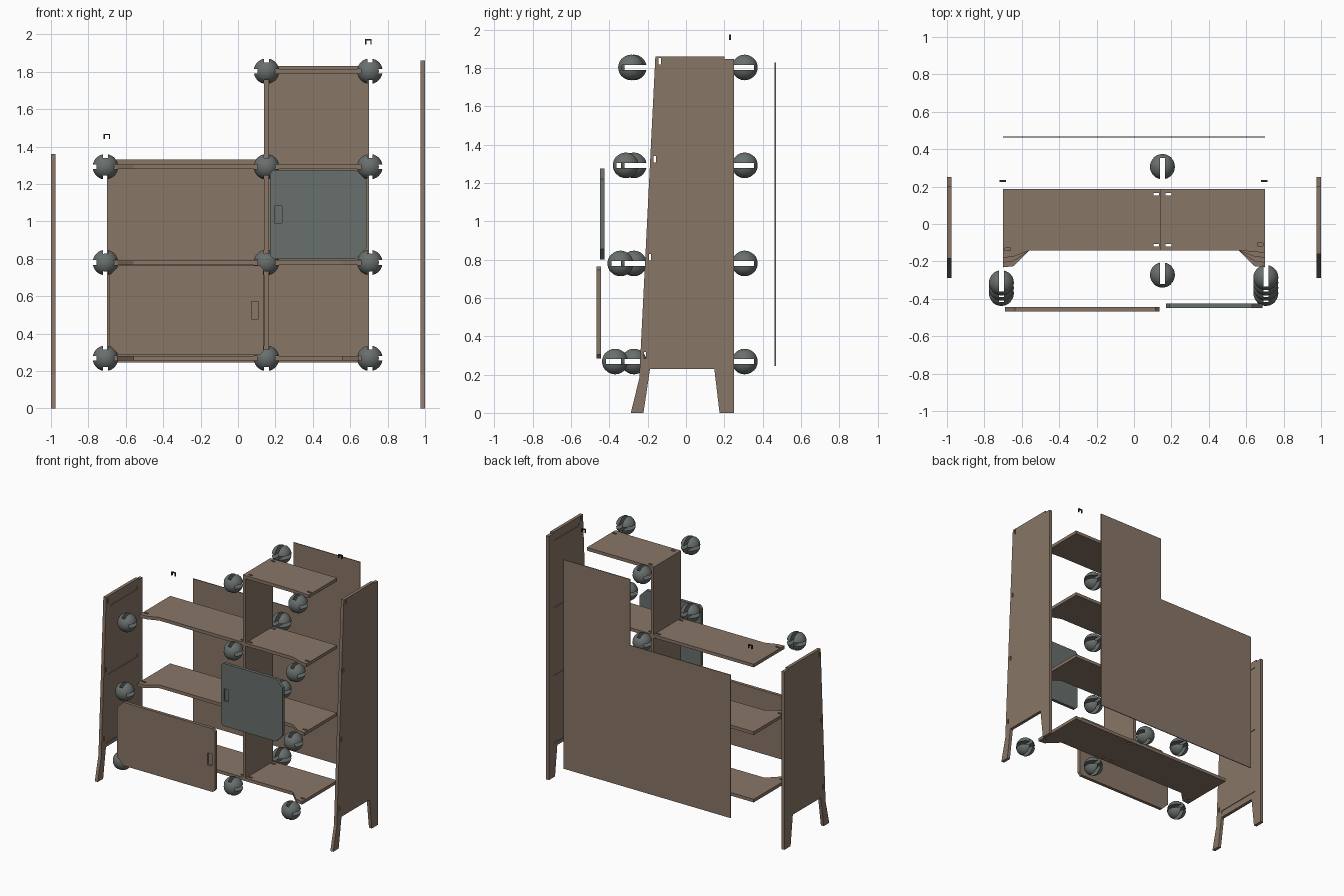
import bpy, bmesh, math
from mathutils import Matrix, Vector

if "Cube" in bpy.data.objects:
    bpy.data.objects.remove(bpy.data.objects["Cube"])


def material(name, rgb):
    m = bpy.data.materials.new(name)
    m.use_nodes = True
    m.diffuse_color = (*rgb, 1)
    m.node_tree.nodes["Principled BSDF"].inputs["Base Color"].default_value = (*rgb, 1)
    return m


WOOD = material("walnut brown", (0.25, 0.18, 0.135))
GREY = material("slate grey", (0.14, 0.16, 0.155))
DARK = material("charcoal", (0.035, 0.035, 0.035))

THICK = 0.024
LEVELS = [0.268, 0.78, 1.292, 1.803]
DIVIDER_X = 0.152


def finish(name, bm, mat):
    bmesh.ops.recalc_face_normals(bm, faces=bm.faces)
    mesh = bpy.data.meshes.new(name)
    bm.to_mesh(mesh)
    bm.free()
    mesh.materials.append(mat)
    ob = bpy.data.objects.new(name, mesh)
    bpy.context.collection.objects.link(ob)
    return ob


def add_box(bm, lo, hi):
    lo, hi = Vector(lo), Vector(hi)
    m = Matrix.Translation((lo + hi) / 2) @ Matrix.Diagonal((*(hi - lo), 1))
    bmesh.ops.create_cube(bm, size=1, matrix=m)


def board(name, outline, axis, start, depth, mat):
    """Extrude a 2D outline along the axis it does not use."""
    bm = bmesh.new()
    verts = []
    for p in outline:
        co = list(p)
        co.insert(axis, start)
        verts.append(bm.verts.new(co))
    face = bm.faces.new(verts)
    new = bmesh.ops.extrude_face_region(bm, geom=[face])["geom"]
    step = Vector([depth if i == axis else 0 for i in range(3)])
    bmesh.ops.translate(bm, verts=[g for g in new if isinstance(g, bmesh.types.BMVert)], vec=step)
    return finish(name, bm, mat)


def cut(ob, boxes):
    """Cut boxes out of a part, one at a time so that they may overlap."""
    for lo, hi in boxes:
        bm = bmesh.new()
        add_box(bm, lo, hi)
        cutter = finish("cutter", bm, ob.data.materials[0])
        cutter.hide_render = True
        mod = ob.modifiers.new("cut", 'BOOLEAN')
        mod.object, mod.operation, mod.solver = cutter, 'DIFFERENCE', 'EXACT'
        bpy.context.view_layer.objects.active = ob
        bpy.ops.object.modifier_apply(modifier=mod.name)
        bpy.data.objects.remove(cutter)


def front_edge(z):
    return -0.16 - 0.08 * (1.86 - z) / 1.6


# Side panels with splayed front legs, shelf grooves and fixing slots
def side_panel(name, side, top):
    outline = [(front_edge(top), top), (front_edge(0.18), 0.18), (-0.288, 0), (-0.222, 0),
               (-0.188, 0.228), (0.148, 0.228), (0.175, 0), (0.25, 0), (0.25, top)]
    inner = side * (1 - THICK)
    panel = board(name, outline, 0, inner, side * THICK, WOOD)
    boxes = [((-1.1, 0.2, top - 0.012), (1.1, 0.3, top + 0.1))]
    for z in LEVELS:
        if z < top:
            y = front_edge(z) + 0.026
            boxes.append(((-1.1, y - 0.006, z + 0.015), (1.1, y + 0.006, z + 0.05)))
            xs = sorted([inner - side * 0.01, inner + side * 0.005])
            boxes.append(((xs[0], front_edge(z) + 0.05, z - 0.012), (xs[1], 0.188, z + 0.012)))
    cut(panel, boxes)


side_panel("left_side_panel", 1, 1.86)
side_panel("right_side_panel", -1, 1.36)

# Shelves flare forward to meet the sloping sides
for i, z in enumerate(LEVELS):
    tip = front_edge(z) + 0.008
    flare = [(0.56, -0.142), (0.645, tip + 0.006), (0.7, tip)]
    slots = [(0.675, tip + 0.045), (DIVIDER_X + 0.033, 0.16), (DIVIDER_X + 0.033, -0.113)]
    if i == 3:
        outline = flare + [(0.7, 0.188), (DIVIDER_X - 0.012, 0.188), (DIVIDER_X - 0.012, -0.142)]
    else:
        outline = flare + [(0.7, 0.188), (-0.7, 0.188)] + [(-x, y) for x, y in reversed(flare)]
        slots += [(-0.675, tip + 0.045), (DIVIDER_X - 0.033, 0.16), (DIVIDER_X - 0.033, -0.113)]
    shelf = board(f"shelf_{i + 1}", outline, 2, z - THICK / 2, THICK, WOOD)
    cut(shelf, [((x - 0.016, y - 0.007, z - 0.1), (x + 0.016, y + 0.007, z + 0.1)) for x, y in slots])

# Upright divider between the shelves
edges = [(LEVELS[k] + THICK / 2, LEVELS[k + 1] - THICK / 2) for k in range(3)]
for k, (lo, hi) in enumerate(edges):
    bm = bmesh.new()
    add_box(bm, (DIVIDER_X - 0.012, -0.142, lo), (DIVIDER_X + 0.012, 0.188, hi))
    finish(f"divider_{k + 1}", bm, WOOD)

# Thin stepped back panel
board("back_panel", [(-0.7, 0.245), (0.7, 0.245), (0.7, 1.83), (0.14, 1.83), (0.14, 1.33), (-0.7, 1.33)],
      1, 0.463, 0.006, WOOD)


# Doors: wide clipped corners on the hinge side, small ones by the grip hole
def door(name, hinge, free, lo, hi, y, mat):
    s = 1 if hinge > free else -1
    big, small = 0.055, 0.02
    outline = [(hinge - s * big, lo), (hinge, lo + big), (hinge, hi - big), (hinge - s * big, hi),
               (free + s * small, hi), (free, hi - small), (free, lo + small), (free + s * small, lo)]
    ob = board(name, outline, 1, y, 0.024, mat)
    gx, gz = free + s * 0.045, (lo + hi) / 2
    cut(ob, [((gx - 0.019, y - 0.02, gz - 0.046), (gx + 0.019, y + 0.014, gz + 0.046))])


door("wide_door", -0.69, 0.135, 0.285, 0.765, -0.467, WOOD)
door("grey_door", 0.687, 0.17, 0.8, 1.275, -0.449, GREY)


# Ball connectors, slotted crosswise for a shelf and an upright
def connector(name, x, y, z, inward):
    r, past = 0.068, 0.048
    bm = bmesh.new()
    bmesh.ops.create_uvsphere(bm, u_segments=32, v_segments=18, radius=r, matrix=Matrix.Translation((x, y, z)))
    ball = finish(name, bm, GREY)
    y0, y1 = sorted([y - inward * past, y + inward * 0.1])
    g = THICK / 2 + 0.001
    cut(ball, [((x - 0.1, y0, z - g), (x + 0.1, y1, z + g)),
               ((x - g, y0, z - 0.1), (x + g, y1, z + 0.1))])
    bpy.ops.object.select_all(action='DESELECT')
    ball.select_set(True)
    bpy.context.view_layer.objects.active = ball
    bpy.ops.object.shade_smooth_by_angle(angle=math.radians(35))


for i, z in enumerate(LEVELS):
    corner_y = -0.37 + 0.028 * i
    connector(f"left_connector_{i + 1}", 0.705, corner_y, z, 1)
    connector(f"middle_front_connector_{i + 1}", DIVIDER_X, -0.272, z, 1)
    connector(f"middle_back_connector_{i + 1}", DIVIDER_X, 0.306, z, -1)
    if i < 3:
        connector(f"right_connector_{i + 1}", -0.709, corner_y, z, 1)

# Small staple clips above the back corners
for name, x, z in (("left_clip", 0.697, 1.974), ("right_clip", -0.701, 1.468)):
    w, h, t = 0.017, 0.028, 0.006
    outline = [(x - w, z), (x + w, z), (x + w, z - h), (x + w - t, z - h),
               (x + w - t, z - t), (x - w + t, z - t), (x - w + t, z - h), (x - w, z - h)]
    board(name, outline, 1, 0.224, 0.012, DARK)
